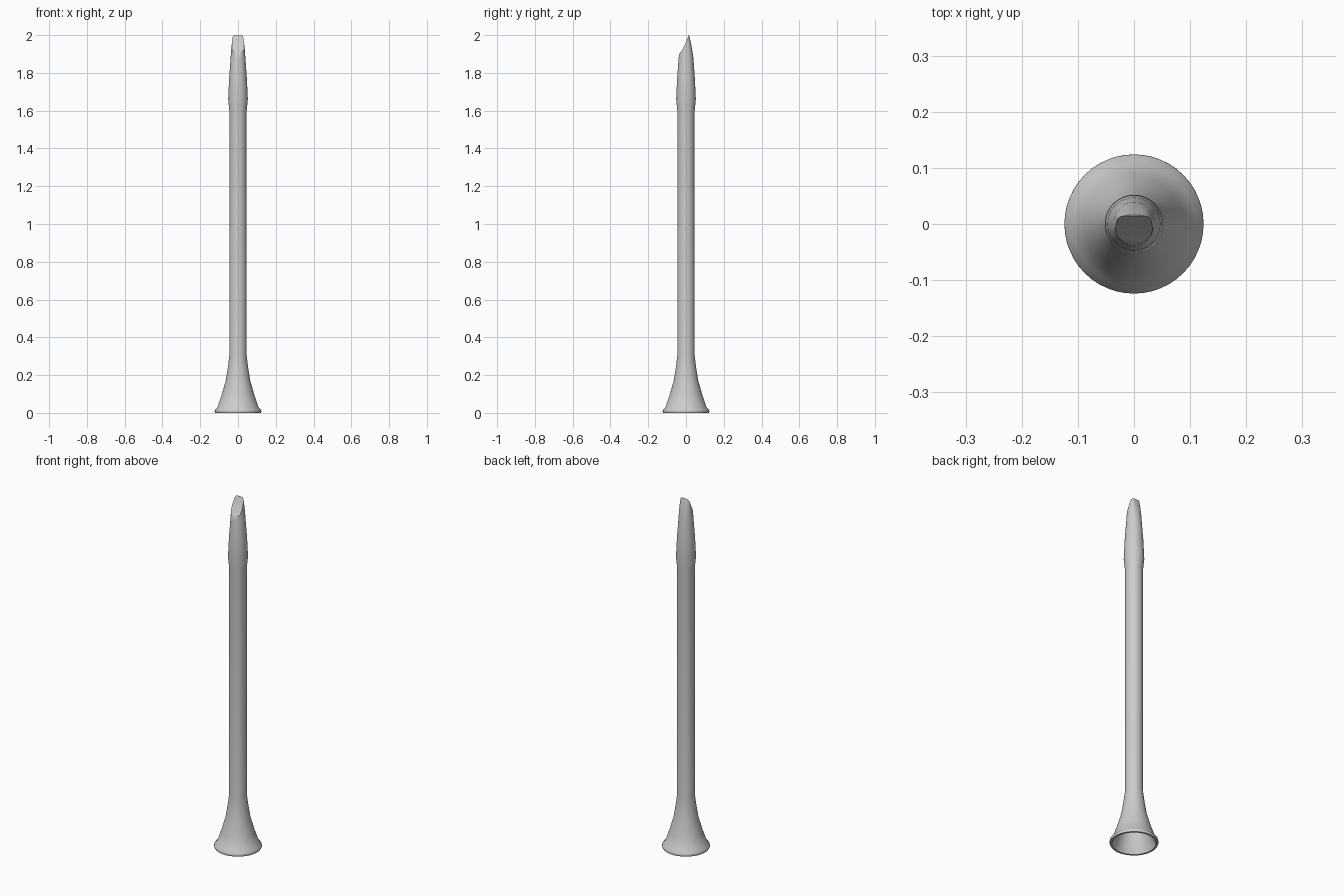
import bpy, bmesh, math

if "Cube" in bpy.data.objects:
    bpy.data.objects.remove(bpy.data.objects["Cube"])

SIDES = 48
# rings: z, x radius, y radius, superellipse exponent
outer = [(0.0, .121, 2), (.008, .124, 2), (.016, .122, 2), (.03, .109, 2), (.09, .088, 2),
         (.17, .065, 2), (.23, .055, 2), (.30, .046, 2), (1.60, .046, 2), (1.66, .052, 2)]
outer = [(z, r, r, p) for z, r, p in outer]
outer += [(1.77, .047, .047, 2), (1.88, .039, .039, 2), (1.92, .036, .033, 2.3),
          (1.96, .032, .026, 2.6), (2.0, .029, .016, 3)]
bore = [(1.60, .034), (.30, .035), (.23, .044), (.17, .054), (.09, .077), (.03, .098), (0.0, .111)]
rings = [(z, r, r, 2) for z, r in bore] + outer


def make_object(name, bm):
    bmesh.ops.recalc_face_normals(bm, faces=bm.faces[:])
    me = bpy.data.meshes.new(name)
    bm.to_mesh(me)
    bm.free()
    ob = bpy.data.objects.new(name, me)
    bpy.context.collection.objects.link(ob)
    return ob


def ring(bm, z, rx, ry, p):
    verts = []
    for i in range(SIDES):
        a = 2 * math.pi * i / SIDES
        c, s = math.cos(a), math.sin(a)
        verts.append(bm.verts.new((rx * math.copysign(abs(c) ** (2 / p), c),
                                   ry * math.copysign(abs(s) ** (2 / p), s), z)))
    return verts


# flared pipe: bore, rim, tube and mouthpiece in one skin
bm = bmesh.new()
loops = [ring(bm, *r) for r in rings]
for a, b in zip(loops, loops[1:]):
    for i in range(SIDES):
        j = (i + 1) % SIDES
        bm.faces.new((a[i], a[j], b[j], b[i]))
bm.faces.new(loops[0])
bm.faces.new(loops[-1])
pipe = make_object("pipe", bm)

# concave slanted cut on the front of the mouthpiece
cut = [(-.06, 1.892), (-.036, 1.90), (-.022, 1.918), (-.008, 1.945), (.004, 1.972),
       (.0145, 2.0), (.0165, 2.006), (.0165, 2.05), (-.06, 2.05)]
bm = bmesh.new()
left = [bm.verts.new((-.1, y, z)) for y, z in cut]
right = [bm.verts.new((.1, y, z)) for y, z in cut]
bm.faces.new(left)
bm.faces.new(right)
for i in range(len(cut)):
    j = (i + 1) % len(cut)
    bm.faces.new((left[i], left[j], right[j], right[i]))
cutter = make_object("mouthpiece_cutter", bm)
cutter.hide_render = True

mod = pipe.modifiers.new("cut", 'BOOLEAN')
mod.operation = 'DIFFERENCE'
mod.solver = 'EXACT'
mod.object = cutter
bpy.context.view_layer.objects.active = pipe
pipe.select_set(True)
cutter.select_set(False)
bpy.ops.object.modifier_apply(modifier="cut")
bpy.data.objects.remove(cutter)
bpy.ops.object.shade_smooth_by_angle(angle=math.radians(35))
